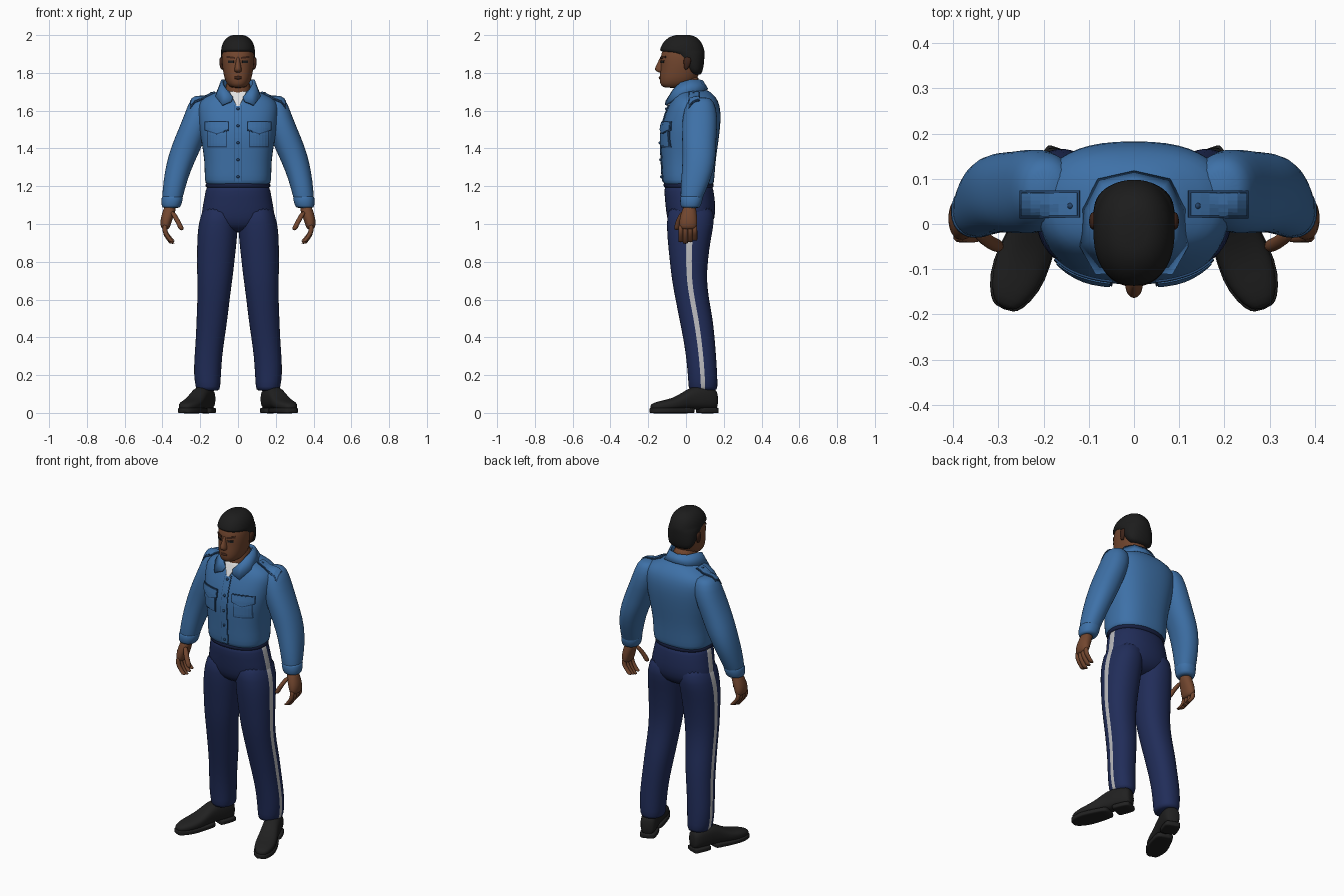
import bpy, bmesh, math
from mathutils import Vector
from mathutils.bvhtree import BVHTree

default_cube = bpy.data.objects.get("Cube")
if default_cube:
    bpy.data.objects.remove(default_cube, do_unlink=True)


def material(name, r, g, b):
    m = bpy.data.materials.new(name)
    m.use_nodes = True
    m.diffuse_color = (r, g, b, 1)
    shader = m.node_tree.nodes["Principled BSDF"]
    shader.inputs["Base Color"].default_value = (r, g, b, 1)
    shader.inputs["Roughness"].default_value = 0.8
    return m


BLUE = material("shirt blue", .048, .165, .39)
SEAM = material("seam blue", .018, .06, .15)
NAVY = material("trouser navy", .015, .026, .1)
BELT = material("waistband navy", .009, .015, .055)
SKIN = material("brown skin", .17, .062, .028)
DARK = material("dark brown", .05, .018, .01)
HAIR = material("hair black", .012, .012, .012)
SHOE = material("shoe black", .015, .015, .015)
PALE = material("stripe grey", .5, .5, .52)
WHITE = material("undershirt white", .75, .75, .75)
SIDES = (("left", 1), ("right", -1))
COLUMNS = 24


def finish(name, bm, mats, smooth=True):
    bmesh.ops.recalc_face_normals(bm, faces=bm.faces[:])
    mesh = bpy.data.meshes.new(name)
    bm.to_mesh(mesh)
    bm.free()
    for m in mats:
        mesh.materials.append(m)
    mesh.polygons.foreach_set("use_smooth", [smooth] * len(mesh.polygons))
    obj = bpy.data.objects.new(name, mesh)
    bpy.context.collection.objects.link(obj)
    return obj


def upright(a, u, v):
    return Vector((u, v, a))


def sym(rings):
    return [(z, -w, w, y0, y1) for z, w, y0, y1 in rings]


def loft(name, rings, mats, s=1, power=2.2, place=upright, stripes=(), columns=COLUMNS):
    """Skin rounded rings (station, u min, u max, v min, v max)."""
    bm = bmesh.new()
    loops = []
    for a, u0, u1, v0, v1 in rings:
        loop = []
        for i in range(columns):
            t = math.tau * (i - .5) / columns
            c, d = math.cos(t), math.sin(t)
            c = math.copysign(abs(c) ** (2 / power), c)
            d = math.copysign(abs(d) ** (2 / power), d)
            co = place(a, (u0 + u1 + c * (u1 - u0)) / 2, (v0 + v1 + d * (v1 - v0)) / 2)
            co.x *= s
            loop.append(bm.verts.new(co))
        loops.append(loop)
    for low, high in zip(loops, loops[1:]):
        for i in range(columns):
            j = (i + 1) % columns
            face = bm.faces.new((low[i], low[j], high[j], high[i]))
            face.material_index = int(i in stripes)
    bm.faces.new(loops[0])
    bm.faces.new(loops[-1])
    obj = finish(name, bm, mats)
    obj.modifiers.new("Subdivision", "SUBSURF").levels = 1
    obj.modifiers["Subdivision"].render_levels = 1
    return obj


def digit(name, centres, r, s):
    rings = [(z, x - r, x + r, y - r, y + r) for x, y, z in centres]
    loft(name, rings, [SKIN], s, 2, columns=8)


def surface(trees, a, b, down=False):
    """Point on the body, seen from the front (x, z) or from above (x, y)."""
    start, way = (Vector((a, b, 3)), Vector((0, 0, -1))) if down else (Vector((a, -3, b)), Vector((0, 1, 0)))
    hits = [h for h in (t.ray_cast(start, way) for t in trees) if h[0]]
    point = min(hits, key=lambda h: h[3])[0] if hits else Vector((a, b, 1.65) if down else (a, 0, b))
    return point, way


def patch(name, corners, mat, trees, lift=.004, s=1, down=False, n=6):
    """Thin plate laid over the body between four corners."""
    p, q, r, t = [Vector((s * x, y)) for x, y in corners]
    bm = bmesh.new()
    grid = []
    for i in range(n + 1):
        row = []
        for j in range(n + 1):
            k = p.lerp(q, i / n).lerp(t.lerp(r, i / n), j / n)
            point, way = surface(trees, k.x, k.y, down)
            row.append(bm.verts.new(point - way * lift))
        grid.append(row)
    for i in range(n):
        for j in range(n):
            bm.faces.new((grid[i][j], grid[i + 1][j], grid[i + 1][j + 1], grid[i][j + 1]))
    obj = finish(name, bm, [mat], False)
    solid = obj.modifiers.new("Thickness", "SOLIDIFY")
    solid.thickness = .005
    solid.offset = 0


def rect(x0, x1, z0, z1):
    return (x0, z0), (x1, z0), (x1, z1), (x0, z1)


def button(name, trees, a, b, down=False):
    point, way = surface(trees, a, b, down)
    bm = bmesh.new()
    bmesh.ops.create_icosphere(bm, subdivisions=2, radius=.008)
    bmesh.ops.translate(bm, verts=bm.verts, vec=point - way * .005)
    finish(name, bm, [SEAM])


# Shirt body
torso = loft("shirt_body", sym([
    (1.2, .16, -.11, .14), (1.215, .174, -.122, .148), (1.25, .178, -.127, .152),
    (1.34, .178, -.13, .158), (1.43, .194, -.137, .172), (1.51, .208, -.132, .182),
    (1.58, .215, -.112, .186), (1.635, .215, -.09, .178), (1.67, .185, -.072, .16),
    (1.695, .12, -.06, .135), (1.715, .085, -.05, .11)]), [BLUE], power=2.5)

# Trousers: hips, waistband and legs with a side stripe
loft("trouser_hips", sym([
    (1.225, .165, -.115, .14), (1.18, .172, -.117, .146), (1.1, .187, -.11, .158),
    (1.03, .2, -.102, .155), (.985, .16, -.085, .13), (.955, .06, -.04, .08)]),
    [NAVY, PALE], stripes=(0, COLUMNS // 2))
loft("waistband", sym([
    (1.19, .165, -.11, .14), (1.193, .174, -.12, .148), (1.218, .173, -.121, .148),
    (1.222, .16, -.11, .14)]), [BELT])

sleeves = []
for side, s in SIDES:
    loft(side + "_trouser_leg", [
        (1.12, .01, .18, -.1, .15), (1.0, .0, .21, -.102, .15), (.93, .004, .217, -.1, .133),
        (.8, .018, .218, -.086, .115), (.7, .03, .216, -.075, .11), (.6, .044, .215, -.056, .122),
        (.5, .055, .22, -.036, .142), (.4, .07, .223, -.016, .152), (.3, .084, .231, .0, .16),
        (.2, .09, .235, .01, .166), (.13, .094, .224, .013, .168), (.115, .1, .215, .02, .16)],
        [NAVY, PALE], s, stripes=(0,))

    # Sleeves and cuffs
    sleeves.append(loft(side + "_sleeve", [
        (1.672, .16, .23, .04, .12), (1.65, .13, .26, .005, .15), (1.57, .13, .286, -.022, .17),
        (1.45, .175, .338, -.022, .16), (1.37, .21, .367, -.018, .16), (1.28, .252, .388, -.022, .147),
        (1.18, .283, .4, -.03, .108), (1.12, .297, .402, -.028, .08), (1.09, .31, .395, -.02, .07)],
        [BLUE], s))
    loft(side + "_cuff", [
        (1.15, .295, .4, -.024, .085), (1.145, .288, .405, -.033, .093),
        (1.09, .302, .406, -.03, .078), (1.084, .315, .395, -.02, .068)], [BLUE], s)

    # Hands
    loft(side + "_palm", [
        (1.11, .325, .385, -.008, .05), (1.07, .33, .397, -.022, .055), (1.03, .345, .411, -.035, .06),
        (.99, .358, .411, -.036, .06), (.97, .366, .402, -.03, .053)], [SKIN], s)
    for i, finger in enumerate(("index", "middle", "ring", "little")):
        y, drop = -.028 + .025 * i, .008 * abs(i - 1)
        digit(f"{side}_{finger}_finger", [
            (.386, y, 1.0), (.389, y, .96), (.373, y, .925 + drop),
            (.352, y, .9 + drop), (.346, y, .895 + drop)], .014, s)
    digit(side + "_thumb", [(.35, -.012, 1.07), (.328, -.035, 1.03),
                            (.308, -.046, .995), (.297, -.05, .965)], .016, s)

    # Shoes turned outwards
    def along_foot(a, u, v):
        return Vector((.153 + a * .36 + u * .93, .158 - a * .93 + u * .36, v))
    loft(side + "_shoe", [
        (a, -w, w, z0, z1) for a, w, z0, z1 in (
            (-.005, .03, .02, .11), (.01, .045, .018, .13), (.08, .05, .018, .145),
            (.14, .049, .018, .137), (.185, .052, .018, .108), (.24, .059, .014, .078),
            (.3, .057, .012, .066), (.35, .038, .012, .054), (.37, .018, .016, .042))],
        [SHOE], s, 2.6, along_foot)
    for part, stations in (("heel", ((-.005, .035), (.0, .048), (.095, .05), (.1, .045))),
                           ("sole", ((.13, .045), (.15, .05), (.25, .063), (.31, .06), (.36, .038), (.373, .02)))):
        loft(f"{side}_shoe_{part}", [(a, -w, w, -.002, .028) for a, w in stations],
             [SHOE], s, 5, along_foot)
    loft(side + "_ear", [
        (1.885, .08, .093, -.005, .02), (1.87, .08, .101, -.015, .03), (1.84, .08, .099, -.012, .022),
        (1.815, .075, .09, -.01, .008)], [DARK], s, columns=12)

# Head, neck, nose and hair
loft("neck", sym([(1.64, .075, -.07, .085), (1.7, .066, -.068, .08), (1.8, .062, -.06, .075)]), [SKIN])
head = loft("head", sym([
    (1.72, .03, -.11, -.01), (1.73, .05, -.134, .02), (1.76, .07, -.141, .055), (1.8, .078, -.138, .072),
    (1.84, .085, -.134, .085), (1.88, .087, -.136, .09), (1.93, .083, -.125, .088),
    (1.98, .05, -.08, .05)]), [SKIN])
loft("nose", sym([
    (1.89, .008, -.138, -.1), (1.855, .012, -.149, -.1), (1.822, .02, -.17, -.1),
    (1.808, .021, -.16, -.1), (1.8, .012, -.14, -.1)]), [SKIN], columns=12)
loft("lips", sym([(1.785, .018, -.142, -.1), (1.775, .03, -.147, -.1), (1.763, .02, -.143, -.1)]),
     [DARK], columns=12)
loft("hair", sym([
    (2.002, .03, -.055, .025), (1.99, .058, -.092, .058), (1.96, .083, -.125, .086),
    (1.925, .09, -.139, .097), (1.914, .091, -.14, .099), (1.904, .091, -.078, .099),
    (1.86, .091, -.042, .097), (1.825, .084, -.005, .092), (1.785, .07, .025, .082)]), [HAIR])

bpy.context.view_layer.update()
graph = bpy.context.evaluated_depsgraph_get()
body = [BVHTree.FromObject(o, graph) for o in [torso] + sleeves]
face = [BVHTree.FromObject(head, graph)]

# Shirt front: undershirt, button placket and buttons
patch("undershirt", ((-.008, 1.625), (.008, 1.625), (.045, 1.7), (-.045, 1.7)), WHITE, body, .006)
patch("placket_seam", rect(-.022, .022, 1.225, 1.63), SEAM, body, .001, n=14)
patch("placket", rect(-.019, .019, 1.225, 1.63), BLUE, body, .003, n=14)
for i in range(5):
    button(f"shirt_button_{i + 1}", body, 0, 1.25 + .09 * i)

for side, s in SIDES:
    # Chest pockets with pointed flaps
    patch(side + "_pocket_seam", rect(.058, .162, 1.405, 1.5), SEAM, body, .002, s)
    patch(side + "_pocket", rect(.063, .157, 1.412, 1.5), BLUE, body, .006, s)
    mid = .112
    for part, edge in (("inner", .053), ("outer", .17)):
        for layer, grow, mat, lift in (("seam", .005, SEAM, .008), ("flap", 0, BLUE, .011)):
            outer = edge + math.copysign(grow, edge - mid)
            patch(f"{side}_pocket_{part}_{layer}", (
                (mid, 1.48 - grow), (outer, 1.5 - grow), (outer, 1.538 + grow), (mid, 1.54 + grow)),
                mat, body, lift, s)
    button(side + "_pocket_button", body, s * mid, 1.5)

    # Shoulder straps
    patch(side + "_strap_seam", rect(.12, .252, .014, .074), SEAM, body, .003, s, True)
    patch(side + "_strap", rect(.125, .248, .019, .069), BLUE, body, .007, s, True)
    button(side + "_strap_button", body, s * .14, .04, True)

    # Eyes and brows
    patch(side + "_eye", rect(.022, .052, 1.853, 1.865), HAIR, face, .002, s)
    patch(side + "_brow", ((.016, 1.874), (.06, 1.88), (.058, 1.89), (.016, 1.884)), DARK, face, .003, s)

# Folded collar
half = [((0, .09, 1.76), (0, .118, 1.715)), ((.06, .075, 1.764), (.08, .1, 1.71)),
        ((.088, .02, 1.765), (.115, .035, 1.695)), ((.088, -.03, 1.75), (.12, -.05, 1.675)),
        ((.062, -.068, 1.715), (.085, -.112, 1.632)), ((.026, -.09, 1.672), (.035, -.108, 1.652))]
bm = bmesh.new()
for s in (1, -1):
    pairs = [[bm.verts.new((s * x, y, z)) for x, y, z in pair] for pair in half]
    for (a, b), (c, d) in zip(pairs, pairs[1:]):
        bm.faces.new((a, b, d, c))
bmesh.ops.remove_doubles(bm, verts=bm.verts, dist=.0005)
collar = finish("collar", bm, [BLUE])
collar.modifiers.new("Thickness", "SOLIDIFY").thickness = .012
